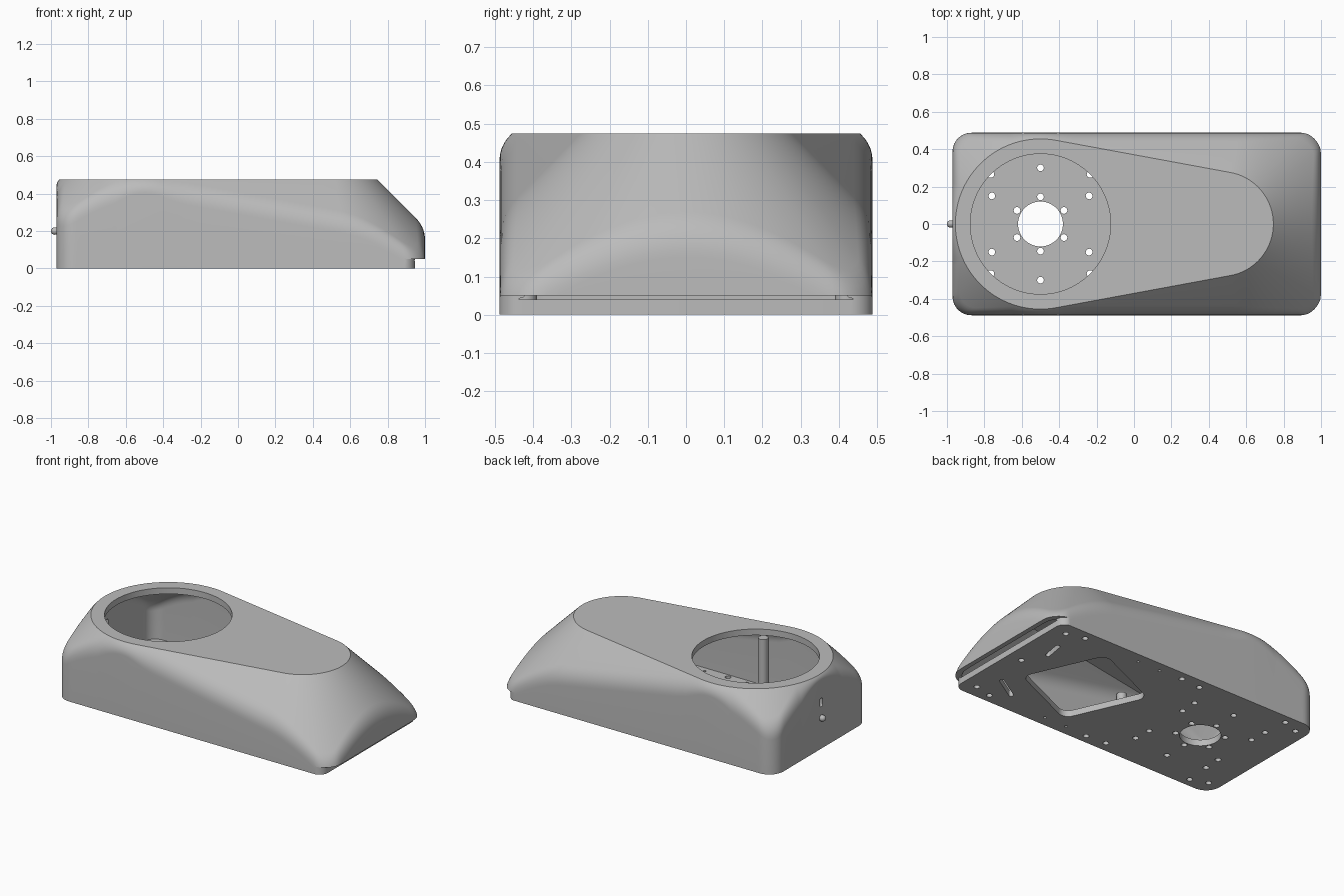
import bpy, bmesh, math
from mathutils import Vector

cube = bpy.data.objects.get("Cube")
if cube:
    bpy.data.objects.remove(cube, do_unlink=True)

grey = bpy.data.materials.new("plain grey")
grey.use_nodes = True
COLOR = (0.5, 0.5, 0.5, 1)
grey.diffuse_color = COLOR
grey.node_tree.nodes["Principled BSDF"].inputs["Base Color"].default_value = COLOR

BIG, SMALL = Vector((-0.5, 0)), Vector((0.465, 0))   # centres of the top outline arcs
MID = Vector((0.015, 0))                             # centre of the body plan


def make_object(name, bm):
    bmesh.ops.recalc_face_normals(bm, faces=bm.faces)
    mesh = bpy.data.meshes.new(name)
    bm.to_mesh(mesh)
    bm.free()
    mesh.materials.append(grey)
    obj = bpy.data.objects.new(name, mesh)
    bpy.context.collection.objects.link(obj)
    return obj


def arc(center, r, a0, a1, n):
    return [Vector((center[0] + r * math.cos(a0 + (a1 - a0) * i / n),
                    center[1] + r * math.sin(a0 + (a1 - a0) * i / n))) for i in range(n + 1)]


def teardrop(big, small):
    """Outline points of two tangent arcs, each with its outward normal."""
    a = math.acos((big - small) / (SMALL - BIG).length)
    nose = [(p, (p - SMALL).normalized()) for p in arc(SMALL, small, -a, a, 120)]
    tail = [(p, (p - BIG).normalized()) for p in arc(BIG, big, a, 2 * math.pi - a, 150)]

    def straight(s, e):
        return [(s[0].lerp(e[0], i / 14), s[1]) for i in range(1, 14)]
    return nose + straight(nose[-1], tail[0]) + tail + straight(tail[-1], nose[0])


def wall_distance(p, n, half, r):
    """Distance from p along n to a rounded rectangle."""
    d = 0
    for _ in range(50):
        q = p + n * d - MID
        x, y = abs(q.x) - half[0] + r, abs(q.y) - half[1] + r
        d -= math.hypot(max(x, 0), max(y, 0)) + min(max(x, y), 0) - r
    return max(d, 0.001)


def sloped_body(name, big, small, half, corner, top, bottom, fillet):
    """Flat teardrop top, 45 degree skirt, filleted into vertical walls."""
    bm = bmesh.new()
    columns = []
    for p, n in teardrop(big, small):
        d = wall_distance(p, n, half, corner)
        t = min(fillet, d * 1.2)
        a = d - t * 0.707
        profile = [(0, 0)]
        for i in range(8):
            u = i / 7
            profile.append(((1 - u) ** 2 * a + (1 - (1 - u) ** 2) * d,
                            (1 - u) ** 2 * a + 2 * u * (1 - u) * d + u * u * (d + t)))
        column = [bm.verts.new((*(p + n * s), max(top - h, bottom + 0.01 - 0.001 * k)))
                  for k, (s, h) in enumerate(profile)]
        column.append(bm.verts.new((*(p + n * d), bottom)))
        columns.append(column)
    for c0, c1 in zip(columns, columns[1:] + columns[:1]):
        for k in range(len(c0) - 1):
            bm.faces.new((c0[k], c1[k], c1[k + 1], c0[k + 1]))
    bm.faces.new([c[0] for c in columns])
    bm.faces.new([c[-1] for c in columns])
    return make_object(name, bm)


def prism(bm, points, z0, z1):
    low = [bm.verts.new((p[0], p[1], z0)) for p in points]
    high = [bm.verts.new((p[0], p[1], z1)) for p in points]
    bm.faces.new(low)
    bm.faces.new(high)
    for i in range(len(low)):
        j = (i + 1) % len(low)
        bm.faces.new((low[i], low[j], high[j], high[i]))


def circle(x, y, r, n=16):
    return arc((x, y), r, 0, 2 * math.pi, n)[:-1]


def rounded_box(x, y, hx, hy, r, turn):
    """Rotated rounded rectangle outline."""
    pts = []
    for k, (sx, sy) in enumerate(((1, 1), (-1, 1), (-1, -1), (1, -1))):
        pts += arc((sx * (hx - r), sy * (hy - r)), r, k * math.pi / 2, (k + 1) * math.pi / 2, 7)
    c, s = math.cos(turn), math.sin(turn)
    return [Vector((x + p.x * c - p.y * s, y + p.x * s + p.y * c)) for p in pts]


def cut(target, cutter):
    mod = target.modifiers.new("cut", "BOOLEAN")
    mod.operation, mod.solver, mod.object = "DIFFERENCE", "EXACT", cutter
    bpy.context.view_layer.objects.active = target
    bpy.ops.object.modifier_apply(modifier=mod.name)
    bpy.data.objects.remove(cutter, do_unlink=True)


# Outer housing and its hollow inside
housing = sloped_body("housing", 0.455, 0.28, (0.985, 0.488), 0.1, 0.475, 0, 0.07)
cut(housing, sloped_body("cavity", 0.438, 0.263, (0.955, 0.458), 0.08, 0.435, 0.04, 0.05))

# Round top opening, round floor opening, turned square floor opening
bm = bmesh.new()
prism(bm, circle(BIG.x, 0, 0.375, 96), 0.3, 0.6)
prism(bm, circle(BIG.x, 0, 0.12, 48), -0.1, 0.1)
prism(bm, rounded_box(0.37, 0, 0.27, 0.27, 0.06, math.radians(24)), -0.1, 0.1)

# Rings of floor holes
for radius, count, start in ((0.3, 6, 30), (0.145, 6, 30), (0.375, 4, 45)):
    for i in range(count):
        a = math.radians(start + 360 * i / count)
        prism(bm, circle(BIG.x + radius * math.cos(a), radius * math.sin(a), 0.018), -0.1, 0.1)

# Mirrored floor holes along both sides, one middle hole, two slots
for x, y, r in ((0.85, 0.4, 0.018), (0.73, 0.43, 0.018), (0.32, 0.42, 0.009), (0.16, 0.42, 0.009),
                (0, 0.43, 0.018), (-0.14, 0.42, 0.018), (-0.89, 0.39, 0.018), (-0.78, 0.43, 0.018)):
    for side in (1, -1):
        prism(bm, circle(x, y * side, r), -0.1, 0.1)
prism(bm, circle(0.85, 0, 0.018), -0.1, 0.1)
prism(bm, rounded_box(0.78, 0.2, 0.07, 0.014, 0.013, math.radians(80)), -0.1, 0.1)
prism(bm, rounded_box(0.71, -0.3, 0.1, 0.014, 0.013, math.radians(32)), -0.1, 0.1)
cut(housing, make_object("openings", bm))

# Step under the nose
bm = bmesh.new()
step = [(0.88, 0.6), (1.1, 0.6), (1.1, -0.6), (0.88, -0.6)]
step += arc((0.885, -0.429), 0.06, -math.pi / 2, 0, 8) + arc((0.885, 0.429), 0.06, 0, math.pi / 2, 8)
prism(bm, step, -0.1, 0.05)
cut(housing, make_object("nose_step", bm))

# Small slot in the tail wall
bm = bmesh.new()
prism(bm, rounded_box(0, 0, 0.028, 0.014, 0.013, 0), -0.1, 0.1)
slot = make_object("tail_slot", bm)
slot.rotation_euler.y = math.pi / 2
slot.location = (-0.97, 0, 0.3)
bpy.context.view_layer.update()
cut(housing, slot)

# Inner screw posts
for side, name in ((1, "left_post"), (-1, "right_post")):
    bm = bmesh.new()
    prism(bm, circle(-0.26, 0.42 * side, 0.03, 20), 0.035, 0.37)
    make_object(name, bm)

# Button on the tail wall: short stem with a domed end
bm = bmesh.new()
bmesh.ops.create_uvsphere(bm, u_segments=20, v_segments=12, radius=0.02)
for v in bm.verts:
    if v.co.x > 0:
        v.co.x *= 2
button = make_object("tail_button", bm)
button.location = (-0.98, 0, 0.2)

bpy.ops.object.select_all(action="DESELECT")
for obj in bpy.context.collection.objects:
    if obj.type == "MESH" and obj.data.materials and obj.data.materials[0] == grey:
        obj.select_set(True)
        bpy.context.view_layer.objects.active = obj
bpy.ops.object.shade_smooth_by_angle(angle=math.radians(30))
